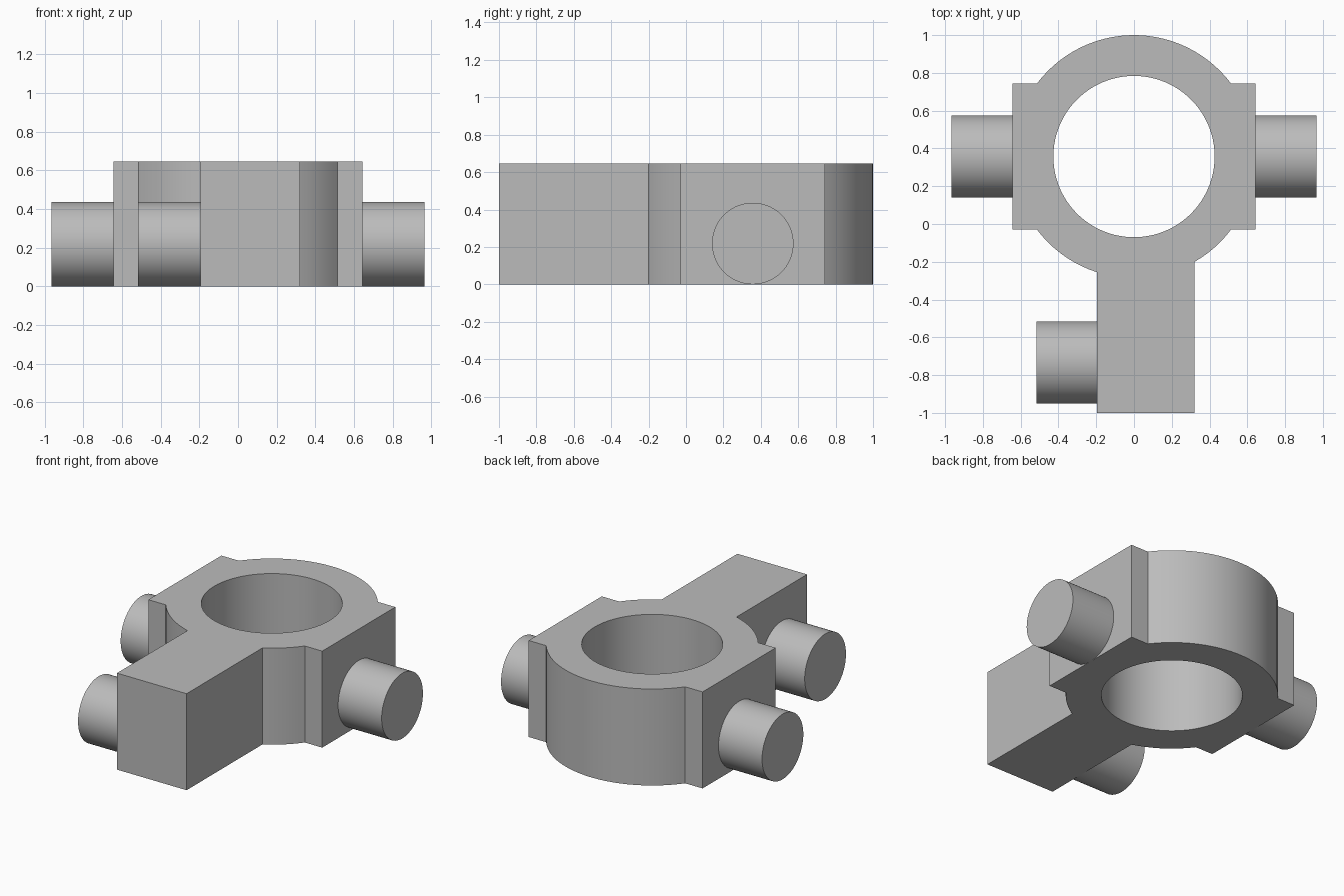
import bpy, bmesh
from math import sin, cos, pi, atan2, sqrt, radians
from mathutils import Matrix

cube = bpy.data.objects.get("Cube")
if cube:
    bpy.data.objects.remove(cube, do_unlink=True)

HEIGHT = 0.645
RING_Y, RING_R, BORE_R = 0.357, 0.643, 0.427
PAD_X, PAD_HALF = 0.643, 0.386
ARM_LEFT, ARM_RIGHT, ARM_FRONT = 0.32, -0.195, -1.0
PEG_R, PEG_LEN = 0.218, 0.322

grey = bpy.data.materials.new("plain grey")
grey.use_nodes = True
colour = (0.5, 0.5, 0.5, 1)
grey.diffuse_color = colour
grey.node_tree.nodes["Principled BSDF"].inputs["Base Color"].default_value = colour


def finish(name, bm):
    """Turn a bmesh into a shaded, coloured object."""
    bmesh.ops.recalc_face_normals(bm, faces=bm.faces)
    mesh = bpy.data.meshes.new(name)
    bm.to_mesh(mesh)
    bm.free()
    mesh.materials.append(grey)
    obj = bpy.data.objects.new(name, mesh)
    bpy.context.collection.objects.link(obj)
    bpy.ops.object.select_all(action='DESELECT')
    obj.select_set(True)
    bpy.context.view_layer.objects.active = obj
    bpy.ops.object.shade_smooth_by_angle(angle=radians(20))
    return obj


def arc(start, end, radius=RING_R):
    """Points around the ring centre, counterclockwise."""
    steps = max(4, round((end - start) / radians(4)))
    angles = [start + (end - start) * i / steps for i in range(steps + 1)]
    return [(radius * cos(a), RING_Y + radius * sin(a)) for a in angles]


def loop(bm, points):
    verts = [bm.verts.new((x, y, 0)) for x, y in points]
    return [bm.edges.new((v, verts[i - 1])) for i, v in enumerate(verts)]


# Body outline: round ring, square side pads and front arm
pad_in = sqrt(RING_R ** 2 - PAD_HALF ** 2)
pad = atan2(PAD_HALF, pad_in)
arm_l = atan2(-sqrt(RING_R ** 2 - ARM_LEFT ** 2), ARM_LEFT)
arm_r = atan2(-sqrt(RING_R ** 2 - ARM_RIGHT ** 2), ARM_RIGHT)
back, front = RING_Y + PAD_HALF, RING_Y - PAD_HALF
outline = (arc(arm_l, -pad)
           + [(PAD_X, front), (PAD_X, back)]
           + arc(pad, pi - pad)
           + [(-PAD_X, back), (-PAD_X, front)]
           + arc(pad - pi, arm_r)
           + [(ARM_RIGHT, ARM_FRONT), (ARM_LEFT, ARM_FRONT)])

# Body with its bore, extruded to full height
bm = bmesh.new()
edges = loop(bm, outline) + loop(bm, arc(0, 2 * pi, BORE_R)[:-1])
bmesh.ops.triangle_fill(bm, edges=edges, use_beauty=True, normal=(0, 0, 1))
top = bmesh.ops.extrude_face_region(bm, geom=bm.faces[:], use_keep_orig=True)
bmesh.ops.translate(bm, vec=(0, 0, HEIGHT),
                    verts=[g for g in top["geom"] if isinstance(g, bmesh.types.BMVert)])
finish("ring_body_with_arm", bm)


# Round pegs standing out sideways
def peg(name, face_x, side, y):
    bm = bmesh.new()
    place = (Matrix.Translation((face_x + side * PEG_LEN / 2, y, PEG_R))
             @ Matrix.Rotation(pi / 2, 4, 'Y'))
    bmesh.ops.create_cone(bm, cap_ends=True, segments=72, radius1=PEG_R,
                          radius2=PEG_R, depth=PEG_LEN, matrix=place)
    finish(name, bm)


peg("left_peg", PAD_X, 1, RING_Y)
peg("right_peg", -PAD_X, -1, RING_Y)
peg("arm_peg", ARM_RIGHT, -1, -0.733)
